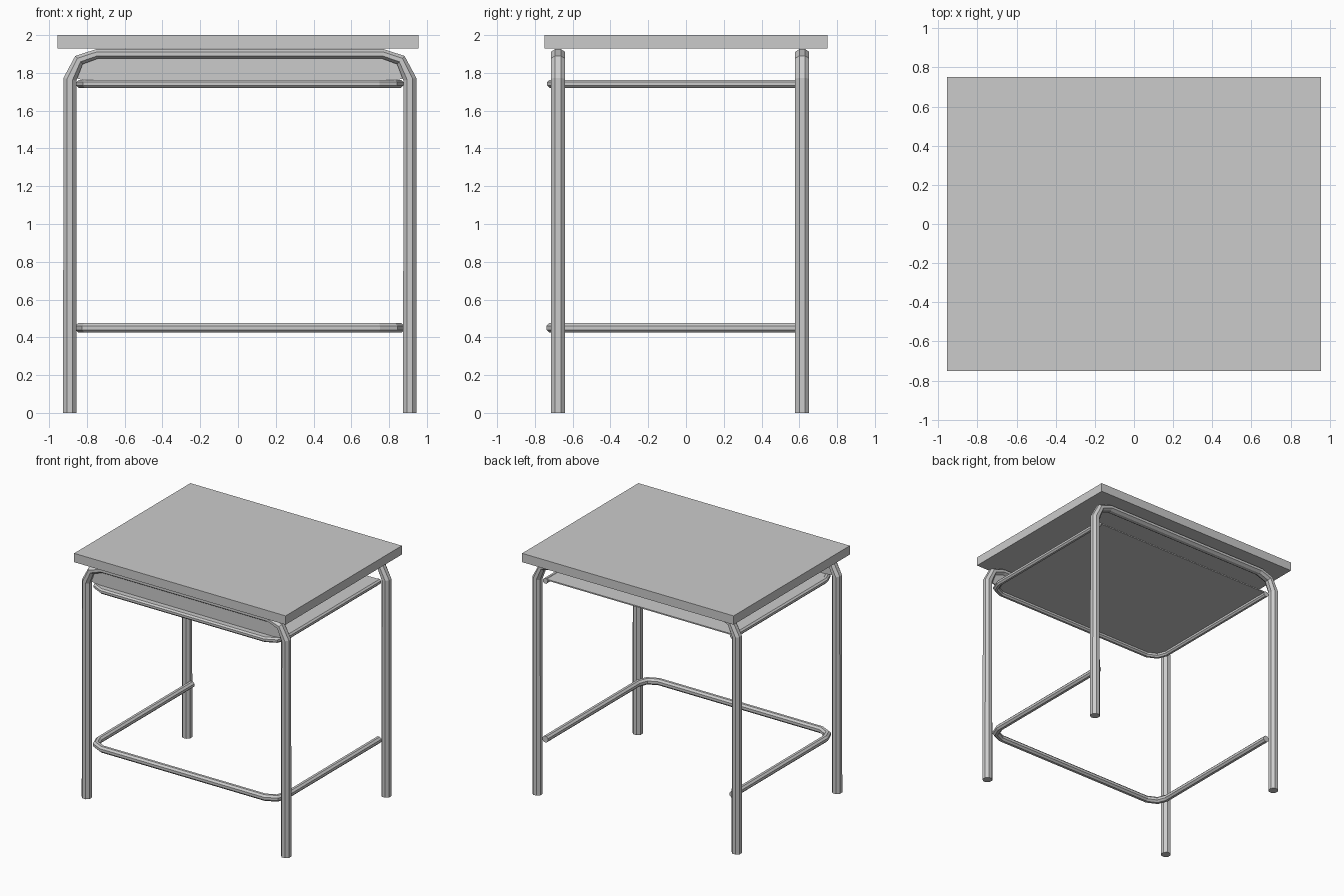
import bpy, bmesh, math
from mathutils import Vector

if "Cube" in bpy.data.objects:
    bpy.data.objects.remove(bpy.data.objects["Cube"])

CX = 0.01  # frame is set slightly off centre


def make_object(name, bm):
    bmesh.ops.recalc_face_normals(bm, faces=bm.faces)
    mesh = bpy.data.meshes.new(name)
    bm.to_mesh(mesh)
    bm.free()
    obj = bpy.data.objects.new(name, mesh)
    bpy.context.collection.objects.link(obj)
    return obj


def tube(name, path, axis, radii, out_radius, sides=8):
    """Mitred octagonal tube along a planar path; radii are the in-plane half widths."""
    bm = bmesh.new()
    pts, axis = [Vector(p) for p in path], Vector(axis)
    flat = 1 / math.cos(math.pi / sides)
    rings = []
    for i, p in enumerate(pts):
        a = (pts[i] - pts[i - 1]).normalized() if i else None
        b = (pts[i + 1] - pts[i]).normalized() if i < len(pts) - 1 else None
        a, b = a or b, b or a
        n = axis.cross((a + b).normalized())
        mitre = 1 / n.dot(axis.cross(a))
        ring = []
        for k in range(sides):
            t = math.tau * (k + 0.5) / sides
            ring.append(bm.verts.new(p + n * math.cos(t) * radii[i] * flat * mitre
                                     + axis * math.sin(t) * out_radius * flat))
        rings.append(ring)
    for r, s in zip(rings, rings[1:]):
        for k in range(sides):
            j = (k + 1) % sides
            bm.faces.new((r[k], r[j], s[j], s[k]))
    bm.faces.new(rings[0])
    bm.faces.new(rings[-1])
    return make_object(name, bm)


def sheet(name, outline, offset):
    """Thin plate extruded from a flat outline."""
    bm = bmesh.new()
    face = bm.faces.new([bm.verts.new(p) for p in outline])
    ext = bmesh.ops.extrude_face_region(bm, geom=[face], use_keep_orig=True)
    verts = [v for v in ext["geom"] if isinstance(v, bmesh.types.BMVert)]
    bmesh.ops.translate(bm, verts=verts, vec=offset)
    return make_object(name, bm)


def mirrored(half):
    """Mirror a half profile across the frame centre."""
    return [(CX - u, v) for u, v in half] + [(CX + u, v) for u, v in reversed(half)]


# Desk top
bpy.ops.mesh.primitive_cube_add(size=1, location=(0, 0, 1.964))
top = bpy.context.object
top.name = "desk_top"
top.scale = (1.91, 1.5, 0.072)

# Front and back leg arches
arch = mirrored([(0.9, 0), (0.9, 1.766), (0.852, 1.868), (0.755, 1.901)])
widths = [0.036, 0.034, 0.027, 0.025]
for name, y in (("front_leg_arch", -0.678), ("back_leg_arch", 0.615)):
    tube(name, [(x, y, z) for x, z in arch], (0, 1, 0), widths + widths[::-1], 0.037)

# U-shaped rails, open at the back
rail = mirrored([(0.845, 0.595), (0.845, -0.6), (0.815, -0.675), (0.735, -0.714)])
for name, z, r in (("foot_rail", 0.45, 0.025), ("tray_rail", 1.742, 0.021)):
    tube(name, [(x, y, z) for x, y in rail], (0, 0, 1), [r] * 8, r)

# Tray floor carried by the upper rail
sheet("tray_floor", [(x, y, 1.75) for x, y in rail], (0, 0, 0.01))

# Front panel filling the arch above the tray
panel = mirrored([(0.80, 1.755), (0.87, 1.772), (0.835, 1.855), (0.75, 1.89)])
sheet("front_panel", [(x, -0.675, z) for x, z in panel], (0, 0.01, 0))
